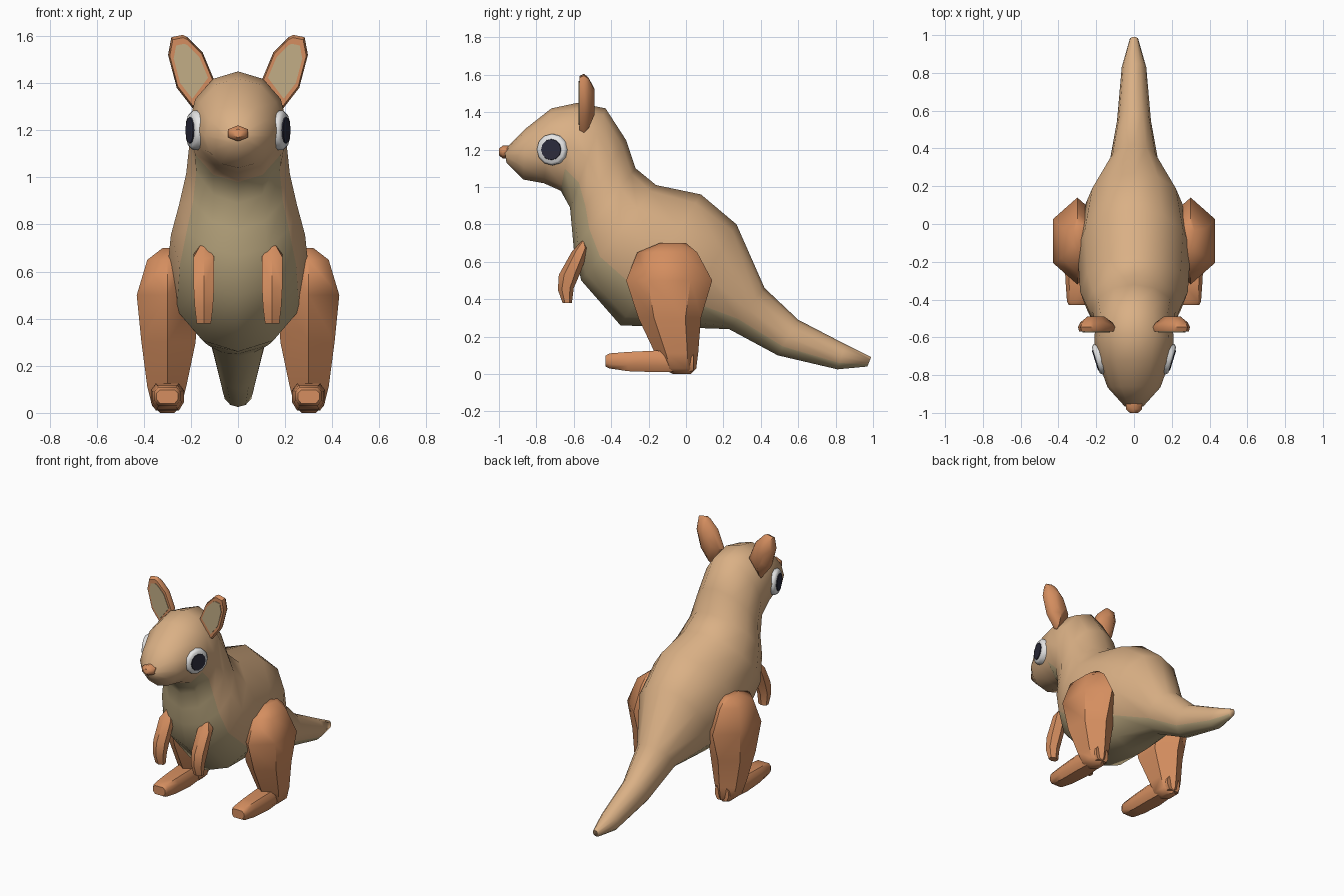
import bpy, bmesh, math
from mathutils import Vector

if "Cube" in bpy.data.objects:
    bpy.data.objects.remove(bpy.data.objects["Cube"])


def colour(name, r, g, b):
    m = bpy.data.materials.new(name)
    m.diffuse_color = (r, g, b, 1)
    m.use_nodes = True
    m.node_tree.nodes["Principled BSDF"].inputs["Base Color"].default_value = m.diffuse_color
    return m


TAN = colour("tan fur", 0.70, 0.435, 0.235)
BELLY = colour("pale belly", 0.52, 0.41, 0.225)
ORANGE = colour("orange fur", 0.66, 0.27, 0.115)
INNER = colour("inner ear", 0.54, 0.42, 0.24)
WHITE = colour("eye white", 0.78, 0.78, 0.78)
DARK = colour("dark pupil", 0.025, 0.025, 0.045)


def loft(name, rings, mats, rule=None, angle=50):
    """Skin a list of equal rings, cap both ends, smooth the result."""
    bm = bmesh.new()
    vs = [[bm.verts.new(p) for p in ring] for ring in rings]
    n = len(rings[0])
    for i in range(len(vs) - 1):
        for j in range(n):
            k = (j + 1) % n
            f = bm.faces.new((vs[i][j], vs[i][k], vs[i + 1][k], vs[i + 1][j]))
            f.material_index = rule(i, j) if rule else 0
    bm.faces.new(vs[0][::-1])
    bm.faces.new(vs[-1])
    bmesh.ops.recalc_face_normals(bm, faces=bm.faces)
    me = bpy.data.meshes.new(name)
    bm.to_mesh(me)
    bm.free()
    for m in mats:
        me.materials.append(m)
    ob = bpy.data.objects.new(name, me)
    bpy.context.collection.objects.link(ob)
    bpy.ops.object.select_all(action='DESELECT')
    ob.select_set(True)
    bpy.context.view_layer.objects.active = ob
    bpy.ops.object.shade_smooth_by_angle(angle=math.radians(angle))
    return ob


def oval(top, bottom, w, n, cx=0):
    """Ring spanning two (y, z) points, w wide to each side."""
    t, b = Vector(top), Vector(bottom)
    mid, half = (t + b) / 2, (t - b) / 2
    out = []
    for j in range(n):
        a = 2 * math.pi * j / n
        p = mid + half * math.cos(a)
        out.append((cx + w * math.sin(a), p.x, p.y))
    return out


# Head, trunk and tail in one skin: top point, bottom point, half width
SIDES = 12
spine = [
    ((-0.97, 1.20), (-0.96, 1.13), 0.05),
    ((-0.86, 1.31), (-0.87, 1.04), 0.14),
    ((-0.72, 1.42), (-0.76, 1.02), 0.185),
    ((-0.58, 1.45), (-0.67, 0.98), 0.21),
    ((-0.43, 1.42), (-0.62, 0.89), 0.205),
    ((-0.32, 1.25), (-0.61, 0.78), 0.22),
    ((-0.27, 1.10), (-0.60, 0.67), 0.25),
    ((-0.16, 1.01), (-0.56, 0.50), 0.285),
    ((0.08, 0.96), (-0.35, 0.26), 0.30),
    ((0.27, 0.80), (-0.05, 0.25), 0.255),
    ((0.42, 0.46), (0.23, 0.24), 0.13),
    ((0.60, 0.29), (0.49, 0.10), 0.09),
    ((0.85, 0.16), (0.81, 0.025), 0.065),
    ((0.99, 0.09), (0.97, 0.04), 0.022),
]
# Lower third of the ring behind the chin is belly coloured
loft("body", [oval(t, b, w, SIDES) for t, b, w in spine], [TAN, BELLY],
     lambda i, j: 1 if i >= 3 and 4 <= j < 8 else 0, 80)

# Nose
loft("nose", [oval((y, 1.187 + h), (y, 1.187 - h), w, 6)
              for y, h, w in ((-0.94, 0.034, 0.05), (-0.98, 0.034, 0.05),
                              (-1.0, 0.018, 0.025))], [ORANGE])


def hexagon(z, front, back, x_in, x_out):
    """Level six sided ring with its points to the front and back."""
    q = (back - front) * 0.25
    return [(0.30, front, z), (x_out, front + q, z), (x_out, back - q, z),
            (0.30, back, z), (x_in, back - q, z), (x_in, front + q, z)]


LEG = [(0.70, -0.14, 0.0, 0.27, 0.32), (0.65, -0.26, 0.06, 0.20, 0.385),
       (0.50, -0.32, 0.14, 0.17, 0.43), (0.30, -0.255, 0.08, 0.18, 0.41),
       (0.11, -0.165, 0.065, 0.22, 0.385), (0.03, -0.13, 0.055, 0.24, 0.365),
       (0.0, -0.07, 0.025, 0.27, 0.33)]
FOOT = [(0.04, 0.015, 0.11, 0.05), (-0.16, 0.01, 0.125, 0.07),
        (-0.31, 0.015, 0.118, 0.062), (-0.41, 0.03, 0.11, 0.055),
        (-0.43, 0.04, 0.098, 0.045)]
ARM = [((-0.55, 0.72), (-0.545, 0.70), 0.015), ((-0.61, 0.655), (-0.515, 0.68), 0.05),
       ((-0.68, 0.53), (-0.565, 0.54), 0.05), ((-0.685, 0.45), (-0.60, 0.46), 0.045),
       ((-0.66, 0.38), (-0.61, 0.38), 0.035)]
EAR = [(0.10, 1.41), (0.15, 1.53), (0.215, 1.595), (0.235, 1.605),
       (0.283, 1.595), (0.297, 1.52), (0.26, 1.38), (0.19, 1.29)]


def ear_ring(y, scale):
    c = Vector((0.205, 1.46))
    pts = [c + (Vector(p) - c) * scale for p in EAR]
    return [(p.x, y, p.y) for p in pts]


def disc(r, out):
    """Round ring in the eye plane, pushed outward by out."""
    nrm = Vector((0.955, -0.295, 0.0))
    side = Vector((0.295, 0.955, 0.0))
    c = Vector((0.183, -0.715, 1.20)) + nrm * out
    return [c + side * (r * math.cos(a)) + Vector((0, 0, r * math.sin(a)))
            for a in (2 * math.pi * j / 12 for j in range(12))]


def mirrored(rings, s):
    return [[(p[0] * s, p[1], p[2]) for p in ring] for ring in rings]


for side, s in (("right", 1), ("left", -1)):
    # Hind leg and foot
    loft(side + "_leg", mirrored([hexagon(*r) for r in LEG], s), [ORANGE])
    foot = [[(0.30 + w * u, y, lo + (hi - lo) * v) for u, v in
             ((-1, 0.3), (-1, 0.75), (-0.7, 1), (0.7, 1),
              (1, 0.75), (1, 0.3), (0.7, 0), (-0.7, 0))]
            for y, lo, hi, w in FOOT]
    loft(side + "_foot", mirrored(foot, s), [ORANGE])
    # Arm
    loft(side + "_arm", mirrored([oval(t, b, w, 6, 0.145) for t, b, w in ARM], s),
         [ORANGE])
    # Ear shell with a pale plate set on its front
    loft(side + "_ear", mirrored([ear_ring(-0.57, 0.92), ear_ring(-0.545, 1.0),
                                  ear_ring(-0.52, 0.85), ear_ring(-0.49, 0.45)], s),
         [ORANGE])
    loft(side + "_inner_ear", mirrored([ear_ring(-0.568, 0.74),
                                        ear_ring(-0.574, 0.74)], s), [INNER])
    # Eye
    loft(side + "_eye", mirrored([disc(0.084, -0.04), disc(0.084, 0.008),
                                  disc(0.072, 0.020)], s), [WHITE])
    loft(side + "_pupil", mirrored([disc(0.057, 0.018), disc(0.055, 0.025)], s), [DARK])
